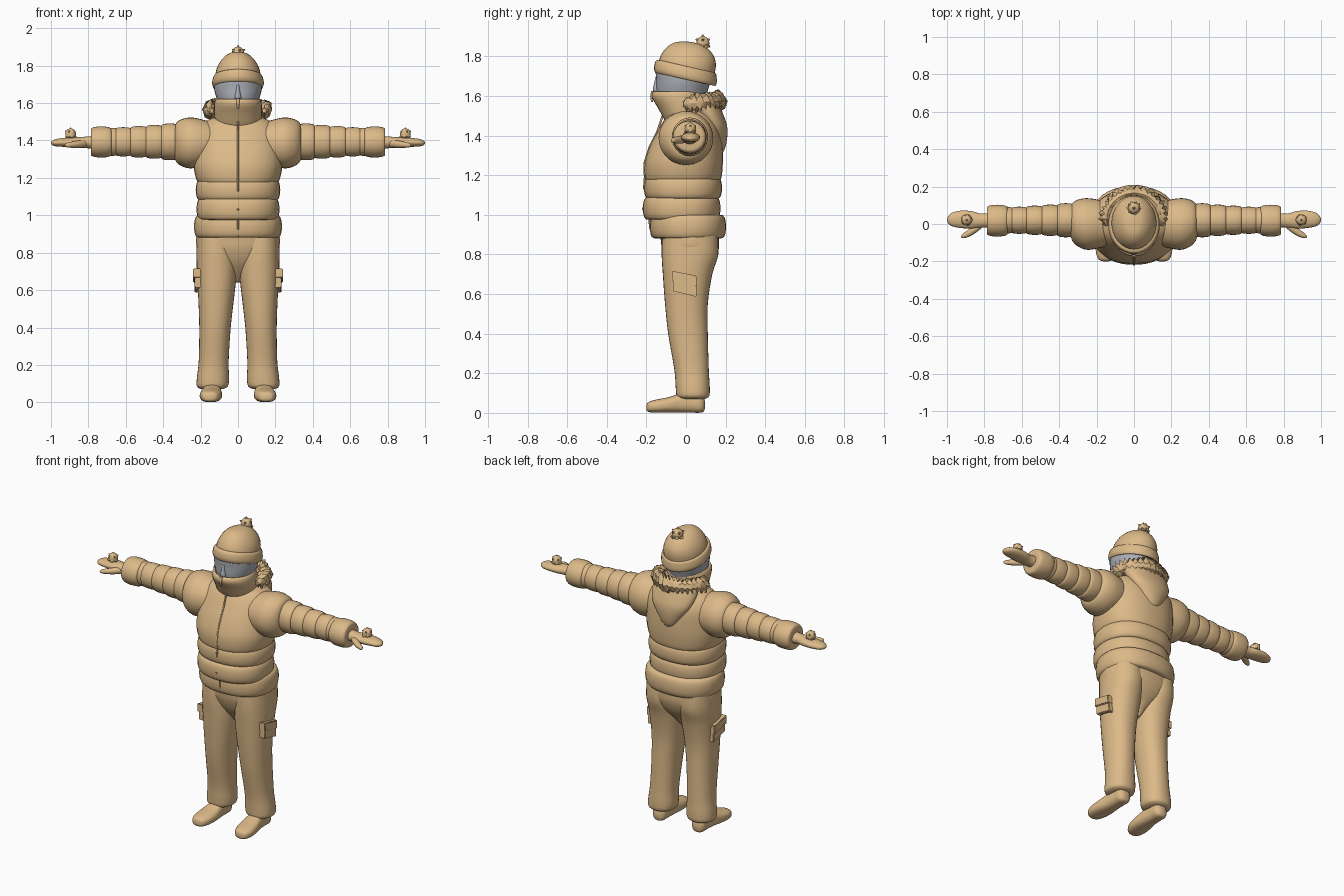
import bpy, bmesh, math, random
from mathutils import Vector

random.seed(4)


def material(name, rgb):
    m = bpy.data.materials.new(name)
    m.diffuse_color = (*rgb, 1)
    return m


TAN = material("tan cloth", (0.72, 0.49, 0.25))
GREY = material("grey face", (0.42, 0.44, 0.48))


def finish(name, bm, mat=TAN, mirror=False, angle=50):
    """Turn a bmesh into a shaded, optionally mirrored object."""
    bmesh.ops.recalc_face_normals(bm, faces=bm.faces)
    me = bpy.data.meshes.new(name)
    bm.to_mesh(me)
    bm.free()
    me.materials.append(mat)
    ob = bpy.data.objects.new(name, me)
    bpy.context.collection.objects.link(ob)
    bpy.ops.object.select_all(action='DESELECT')
    ob.select_set(True)
    bpy.context.view_layer.objects.active = ob
    if angle:
        bpy.ops.object.shade_smooth_by_angle(angle=math.radians(angle))
    if mirror:
        ob.modifiers.new("mirror", 'MIRROR').use_mirror_merge = False
    return ob


def resample(rows, sub):
    """Catmull-Rom interpolation between loft sections."""
    out = []
    for i in range(len(rows) - 1):
        a, b, c, d = (rows[max(i - 1, 0)], rows[i], rows[i + 1],
                      rows[min(i + 2, len(rows) - 1)])
        for k in range(sub):
            t = k / sub
            out.append([q + 0.5 * t * (r - p + t * (2*p - 5*q + 4*r - s + t * (3*(q - r) + s - p)))
                        for p, q, r, s in zip(a, b, c, d)])
    return out + [rows[-1]]


def loft(name, rows, axis='z', e=2.0, seg=32, sub=4, tilt=0, **kw):
    """Sections (position, centre u, centre v, radius u, radius v) along an axis."""
    bm = bmesh.new()
    loops = []
    for t, cu, cv, ru, rv in resample(rows, sub):
        loop = []
        for k in range(seg):
            a = math.tau * k / seg
            c, s = math.cos(a), math.sin(a)
            u = cu + ru * math.copysign(abs(c) ** (2 / e), c)
            v = cv + rv * math.copysign(abs(s) ** (2 / e), s)
            p = {'z': (u, v, t + tilt * v), 'x': (t, u, v), 'y': (u, t, v)}[axis]
            loop.append(bm.verts.new(p))
        loops.append(loop)
    for a, b in zip(loops, loops[1:]):
        for k in range(seg):
            bm.faces.new((a[k], a[(k + 1) % seg], b[(k + 1) % seg], b[k]))
    bm.faces.new(loops[0])
    bm.faces.new(loops[-1])
    return finish(name, bm, **kw)


def puff(name, t0, t1, cu, cv, ru, rv, dip=0.03, **kw):
    """Padded section that bulges between two seams."""
    rows = []
    for k in range(11):
        a = math.pi * k / 10
        d = dip * (1 - math.sin(a) ** 0.6)
        rows.append((t0 + (t1 - t0) * (1 - math.cos(a)) / 2, cu, cv, ru - d, rv - d))
    return loft(name, rows, sub=1, **kw)


def pompom(name, centre, r, inner, mirror=False):
    bm = bmesh.new()
    bmesh.ops.create_icosphere(bm, subdivisions=3, radius=1)
    for i, v in enumerate(bm.verts):
        k = 1.0 if i < 42 and i % 2 == 0 or i < 12 else inner
        v.co = Vector(centre) + v.co.normalized() * r * k
    return finish(name, bm, mirror=mirror, angle=30)


def slab(name, corners, x0, x1):
    """Four (y, z) corners extruded along x, with bevelled edges."""
    bm = bmesh.new()
    f = bm.faces.new([bm.verts.new((x0, y, z)) for y, z in corners])
    ext = bmesh.ops.extrude_face_region(bm, geom=[f])['geom']
    for v in ext:
        if isinstance(v, bmesh.types.BMVert):
            v.co.x = x1
    bmesh.ops.bevel(bm, geom=bm.edges[:], offset=0.004, segments=2, affect='EDGES')
    return finish(name, bm, mirror=True, angle=40)


# Jacket body: three quilted bands below a full chest
puff("hem_band", 0.88, 1.0, 0, 0.01, 0.235, 0.192, e=2.3)
puff("waist_band_lower", 0.975, 1.09, 0, -0.022, 0.222, 0.196, e=2.3)
puff("waist_band_upper", 1.08, 1.19, 0, -0.015, 0.226, 0.197, e=2.3)
loft("chest", [(1.165, 0, -0.015, 0.195, 0.175), (1.185, 0, -0.015, 0.22, 0.193),
               (1.26, 0, -0.012, 0.237, 0.198), (1.34, 0, 0, 0.235, 0.185),
               (1.42, 0, 0.015, 0.228, 0.16), (1.48, 0, 0.02, 0.2, 0.13),
               (1.515, 0, 0.02, 0.15, 0.1), (1.53, 0, 0.02, 0.09, 0.07)], e=2.3)

# Sleeves: large shoulder puff, quilted segments, cuff
loft("shoulder_puff", [(0.1, 0.0, 1.39, 0.1, 0.09), (0.18, 0.0, 1.387, 0.127, 0.122),
                       (0.25, 0.0, 1.387, 0.138, 0.136), (0.3, 0.005, 1.388, 0.125, 0.126),
                       (0.33, 0.01, 1.39, 0.1, 0.105), (0.34, 0.015, 1.39, 0.07, 0.07)],
     axis='x', mirror=True)
for i, r in enumerate((0.098, 0.09, 0.084, 0.078)):
    puff(f"sleeve_segment_{i + 1}", 0.318 + 0.083 * i, 0.411 + 0.083 * i,
         0.02, 1.393, r * 0.93, r, dip=0.016, axis='x', mirror=True)
puff("sleeve_segment_5", 0.645, 0.7, 0.02, 1.393, 0.07, 0.075, dip=0.012, axis='x', mirror=True)
puff("cuff", 0.675, 0.787, 0.018, 1.392, 0.085, 0.083, dip=0.02, axis='x', mirror=True)

# Mittens with thumbs and small pompoms
loft("mitten", [(0.76, 0.02, 1.39, 0.04, 0.036), (0.82, 0.018, 1.39, 0.038, 0.03),
                (0.87, 0.022, 1.39, 0.047, 0.027), (0.93, 0.025, 1.39, 0.046, 0.024),
                (0.975, 0.024, 1.388, 0.035, 0.019), (0.995, 0.023, 1.387, 0.017, 0.01),
                (1.0, 0.023, 1.387, 0.003, 0.002)], axis='x', mirror=True)
loft("thumb", [(0.8, 0.01, 1.385, 0.02, 0.02), (0.85, -0.025, 1.38, 0.025, 0.02),
               (0.89, -0.052, 1.377, 0.019, 0.016), (0.915, -0.064, 1.375, 0.012, 0.012),
               (0.925, -0.068, 1.375, 0.002, 0.003)], axis='x', seg=16, mirror=True)
pompom("mitten_pompom", (0.895, 0.022, 1.436), 0.035, 0.82, mirror=True)

# Trousers
loft("hips", [(0.64, 0, 0.02, 0.012, 0.03), (0.70, 0, 0.02, 0.06, 0.08),
              (0.76, 0, 0.022, 0.16, 0.12), (0.82, 0, 0.022, 0.215, 0.142),
              (0.87, 0, 0.02, 0.224, 0.147), (0.93, 0, 0.015, 0.215, 0.15)], e=2.3)
loft("trouser_leg", [(0.07, 0.14, 0.035, 0.055, 0.06), (0.085, 0.137, 0.035, 0.082, 0.082),
                     (0.13, 0.134, 0.034, 0.086, 0.086), (0.22, 0.13, 0.028, 0.08, 0.087),
                     (0.4, 0.123, 0.01, 0.084, 0.1), (0.55, 0.117, 0.002, 0.095, 0.108),
                     (0.7, 0.113, 0.008, 0.107, 0.125), (0.8, 0.115, 0.02, 0.107, 0.143),
                     (0.9, 0.115, 0.02, 0.105, 0.14)], e=2.2, mirror=True)

# Cargo pockets with flaps
slab("pocket", [(-0.066, 0.705), (0.05, 0.68), (0.055, 0.585), (-0.066, 0.615)], 0.19, 0.232)
slab("pocket_flap", [(-0.07, 0.717), (0.053, 0.692), (0.055, 0.638), (-0.07, 0.665)], 0.195, 0.24)

# Shoes
loft("shoe", [(-0.2, 0.15, 0.026, 0.012, 0.01), (-0.19, 0.15, 0.03, 0.038, 0.025),
              (-0.15, 0.148, 0.034, 0.056, 0.033), (-0.09, 0.143, 0.04, 0.058, 0.039),
              (-0.03, 0.139, 0.049, 0.05, 0.048), (0.03, 0.138, 0.052, 0.046, 0.051),
              (0.07, 0.138, 0.047, 0.044, 0.046), (0.09, 0.138, 0.042, 0.03, 0.034),
              (0.097, 0.138, 0.04, 0.01, 0.01)], axis='y', e=2.5, mirror=True)

# Collar, with the rim turning inward
loft("collar", [(1.46, 0, -0.01, 0.105, 0.085), (1.49, 0, -0.015, 0.12, 0.1),
                (1.54, 0, -0.022, 0.127, 0.12), (1.59, 0, -0.035, 0.127, 0.136),
                (1.615, 0, -0.036, 0.122, 0.134), (1.622, 0, -0.034, 0.112, 0.122),
                (1.6, 0, -0.03, 0.1, 0.11)])

# Hood hanging on the back, edged with ragged trim
loft("hood", [(1.29, 0, 0.155, 0.012, 0.01), (1.33, 0, 0.16, 0.05, 0.035),
              (1.39, 0, 0.16, 0.09, 0.048), (1.45, 0, 0.145, 0.13, 0.062),
              (1.51, 0, 0.115, 0.148, 0.072), (1.56, 0, 0.09, 0.145, 0.075),
              (1.59, 0, 0.08, 0.12, 0.06)])
bm = bmesh.new()
N, M = 40, 8
rings = []
for i in range(N + 1):
    a = math.radians(-15 + 210 * i / N)
    taper = 0.4 + 0.6 * min(1, i / 3, (N - i) / 3)
    ring = []
    for j in range(M):
        b = math.tau * j / M
        r = taper * (random.uniform(0.036, 0.05) if (i + j) % 2 else 0.022)
        k = 1 + r * math.cos(b) / 0.145
        ring.append(bm.verts.new((0.145 * k * math.cos(a), 0.025 + 0.14 * k * math.sin(a),
                                  1.563 + 0.012 * math.sin(a) + r * 1.2 * math.sin(b))))
    rings.append(ring)
for p, q in zip(rings, rings[1:]):
    for j in range(M):
        bm.faces.new((p[j], p[(j + 1) % M], q[(j + 1) % M], q[j]))
bm.faces.new(rings[0])
bm.faces.new(rings[-1])
finish("hood_trim", bm, angle=30)

# Face
loft("head", [(1.5, 0, 0, 0.07, 0.07), (1.56, 0, -0.02, 0.09, 0.11),
              (1.62, 0, -0.02, 0.113, 0.128), (1.68, 0, -0.012, 0.128, 0.138),
              (1.73, 0, -0.008, 0.125, 0.142), (1.77, 0, 0, 0.1, 0.11)], mat=GREY)
loft("nose", [(1.615, 0, -0.14, 0.005, 0.012), (1.628, 0, -0.145, 0.018, 0.022),
              (1.66, 0, -0.144, 0.012, 0.018), (1.71, 0, -0.14, 0.007, 0.01)],
     seg=12, mat=GREY)

# Knitted hat with turned-up brim and pompom
loft("hat_brim", [(1.69, 0, -0.003, 0.115, 0.135), (1.683, 0, -0.003, 0.13, 0.15),
                  (1.70, 0, -0.003, 0.138, 0.158), (1.725, 0, -0.002, 0.136, 0.157),
                  (1.745, 0, 0, 0.129, 0.151), (1.752, 0, 0, 0.115, 0.135)], tilt=-0.22)
loft("hat_dome", [(1.73, 0, 0.002, 0.121, 0.143), (1.77, 0, 0.008, 0.118, 0.143),
                  (1.81, 0, 0.013, 0.103, 0.13), (1.845, 0, 0.015, 0.077, 0.102),
                  (1.867, 0, 0.016, 0.045, 0.064), (1.875, 0, 0.016, 0.006, 0.01)], tilt=-0.1)
pompom("hat_pompom", (0, 0.085, 1.868), 0.045, 0.74)

# Zip down the front and its pull
curve = bpy.data.curves.new("zip", 'CURVE')
curve.dimensions = '3D'
curve.bevel_depth = 0.005
path = [(-0.118, 1.50), (-0.145, 1.42), (-0.185, 1.34), (-0.21, 1.26), (-0.208, 1.19),
        (-0.212, 1.135), (-0.19, 1.085), (-0.218, 1.03), (-0.185, 0.98), (-0.182, 0.94),
        (-0.17, 0.89)]
line = curve.splines.new('POLY')
line.points.add(len(path) - 1)
for p, (y, z) in zip(line.points, path):
    p.co = (0, y, z, 1)
curve.materials.append(TAN)
bpy.context.collection.objects.link(bpy.data.objects.new("zip", curve))
loft("zip_pull", [(1.57, 0, -0.172, 0.005, 0.005), (1.6, 0, -0.174, 0.008, 0.006),
                  (1.625, 0, -0.168, 0.01, 0.008)], seg=10)
